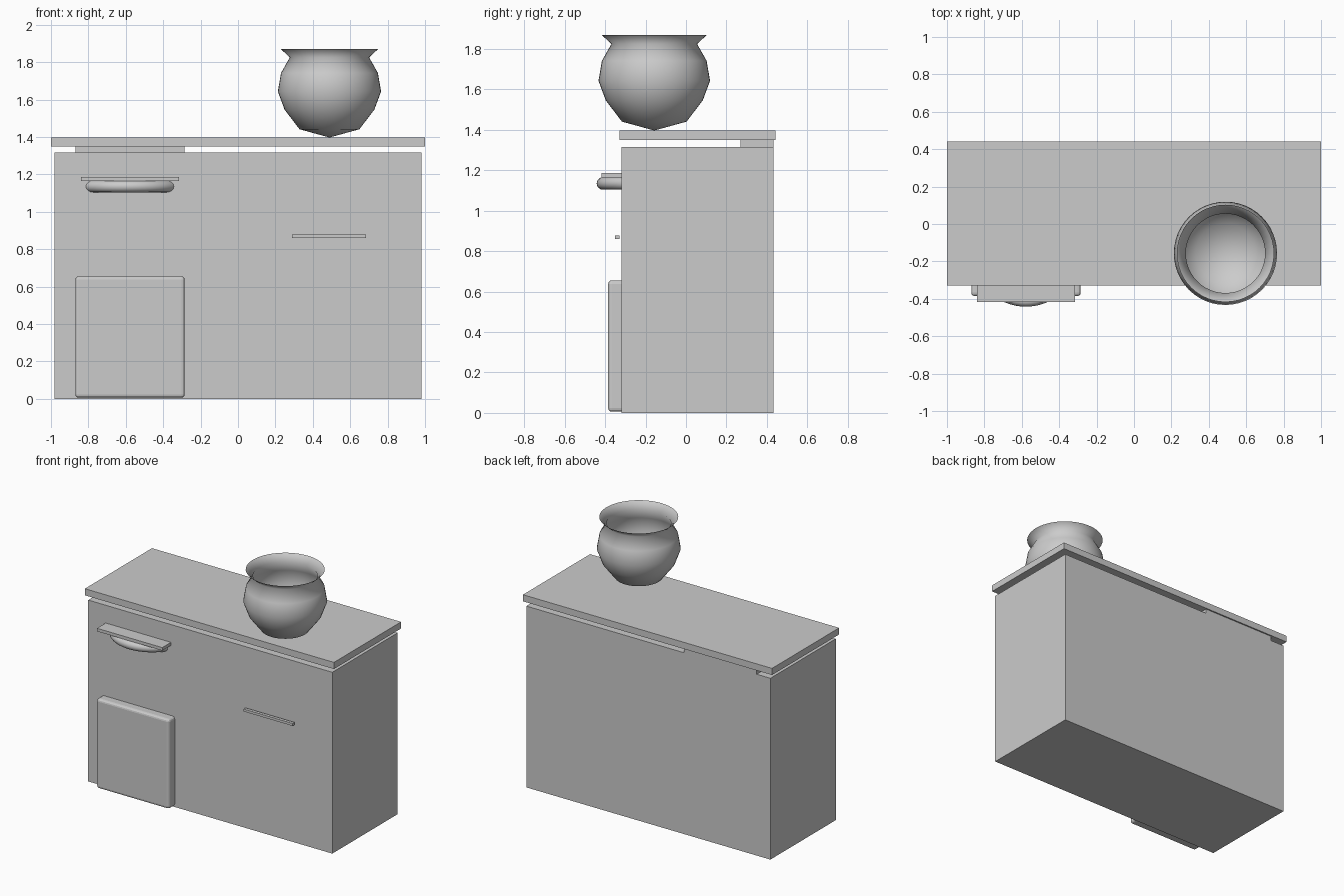
import bpy, bmesh, math

if "Cube" in bpy.data.objects:
    bpy.data.objects.remove(bpy.data.objects["Cube"])


def box(name, x, y, z, bevel=0.0):
    """Box from (min, max) ranges, optionally with rounded edges."""
    bpy.ops.mesh.primitive_cube_add(
        size=1, location=[(r[0] + r[1]) / 2 for r in (x, y, z)])
    ob = bpy.context.object
    ob.name = name
    ob.scale = [r[1] - r[0] for r in (x, y, z)]
    bpy.ops.object.transform_apply(location=False, rotation=False, scale=True)
    if bevel:
        mod = ob.modifiers.new("rounded_edges", 'BEVEL')
        mod.width = bevel
        mod.segments = 3
    return ob


# Cabinet block, worktop and the rear spacer holding it up
box("cabinet_body", (-0.98, 0.98), (-0.318, 0.432), (0, 1.316))
box("worktop", (-1, 1), (-0.328, 0.442), (1.349, 1.397))
box("rear_spacer", (-0.87, -0.285), (0.27, 0.432), (1.316, 1.349))

# Front door, shelf over the ring, and thin pull bar floating off the front
box("front_door", (-0.87, -0.285), (-0.385, -0.25), (0.006, 0.656), 0.018)
box("front_shelf", (-0.84, -0.315), (-0.418, -0.318), (1.165, 1.187))
box("pull_bar", (0.29, 0.685), (-0.351, -0.329), (0.86, 0.878))

# Ring half sunk into the cabinet
bpy.ops.mesh.primitive_torus_add(
    major_radius=0.254, minor_radius=0.031, major_segments=64,
    minor_segments=16, location=(-0.578, -0.157, 1.135))
bpy.context.object.name = "front_ring"
bpy.ops.object.shade_smooth()

# Open pot with flared rim, spun from a profile of (radius, height)
profile = [(0, 1.397), (0.16, 1.441), (0.24, 1.546), (0.276, 1.643),
           (0.259, 1.742), (0.212, 1.825), (0.26, 1.87)]
bm = bmesh.new()
verts = [bm.verts.new((r, 0, z)) for r, z in profile]
edges = [bm.edges.new(pair) for pair in zip(verts, verts[1:])]
bmesh.ops.spin(bm, geom=verts + edges, cent=(0, 0, 0), axis=(0, 0, 1),
               angle=math.tau, steps=48, use_duplicate=False)
bmesh.ops.remove_doubles(bm, verts=bm.verts, dist=1e-4)
bmesh.ops.recalc_face_normals(bm, faces=bm.faces)
mesh = bpy.data.meshes.new("pot")
bm.to_mesh(mesh)
bm.free()
pot = bpy.data.objects.new("pot", mesh)
pot.location = (0.489, -0.157, 0)
bpy.context.collection.objects.link(pot)
for poly in mesh.polygons:
    poly.use_smooth = True
